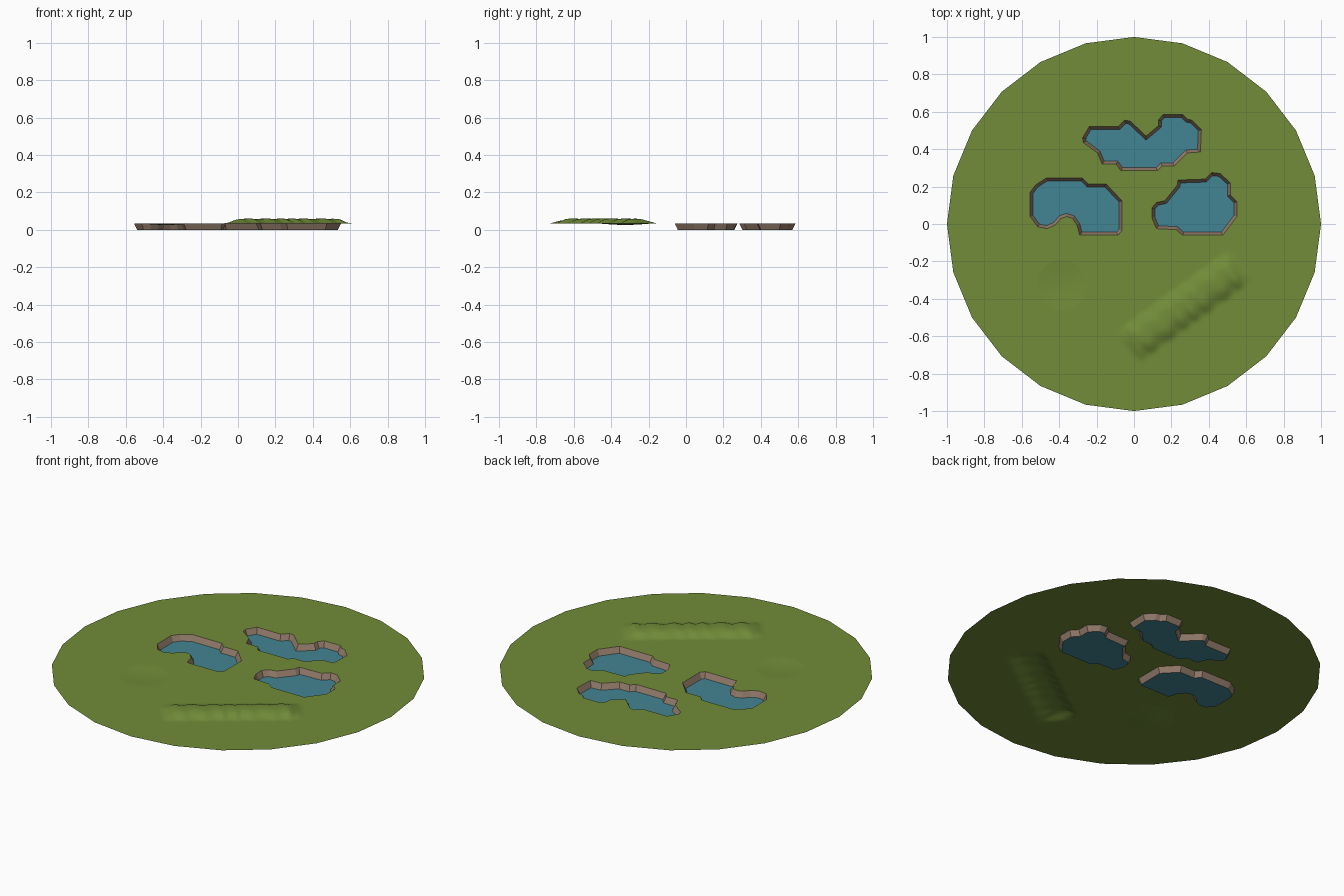
import bpy, bmesh, math
from mathutils import Vector

if "Cube" in bpy.data.objects:
    bpy.data.objects.remove(bpy.data.objects["Cube"])

GROUND_Z = 0.033
INSET = 0.016


def material(name, rgb):
    m = bpy.data.materials.new(name)
    m.diffuse_color = (*rgb, 1)
    m.use_nodes = True
    m.node_tree.nodes["Principled BSDF"].inputs["Base Color"].default_value = m.diffuse_color
    return m


GRASS = material("grass green", (0.165, 0.262, 0.040))
EARTH = material("bank brown", (0.300, 0.205, 0.150))
WATER = material("water blue", (0.055, 0.235, 0.290))


def finish(bm, name, mat, smooth=False):
    me = bpy.data.meshes.new(name)
    bm.normal_update()
    for f in bm.faces:
        f.smooth = smooth
    bm.to_mesh(me)
    bm.free()
    me.materials.append(mat)
    ob = bpy.data.objects.new(name, me)
    bpy.context.collection.objects.link(ob)
    return ob


def circle(cx, cy, r, n):
    return [Vector((cx + r * math.cos(i * math.tau / n), cy + r * math.sin(i * math.tau / n)))
            for i in range(n)]


def inset(pts, d):
    """Mitred inward offset of a clockwise outline."""
    out = []
    for i, p in enumerate(pts):
        a = (p - pts[i - 1]).normalized()
        b = (pts[(i + 1) % len(pts)] - p).normalized()
        na, nb = Vector((a.y, -a.x)), Vector((b.y, -b.x))
        m = (na + nb).normalized()
        out.append(p + m * d / max(m.dot(na), 0.7))
    return out


# Pond rims, clockwise, in hundredths
PONDS = {
    "north": [(-27.5, 46), (-24, 52), (-8.5, 52), (-5, 55.5), (-2, 55), (6.5, 47), (13, 52.5), (13, 55.5),
              (15.5, 58.5), (26, 58.5), (28.5, 56), (31, 55.5), (36, 50.5), (35.5, 38.5), (28.5, 38),
              (21.5, 31), (15, 31), (12.5, 28.5), (-7, 28.5), (-9.5, 32), (-17, 32), (-19.5, 38), (-27, 43.5)],
    "west": [(-55.5, 17), (-52.5, 21), (-47, 24.5), (-27.5, 24.5), (-24.5, 21.5), (-15, 21.5), (-6.5, 12.5),
             (-6.5, -3.5), (-8.5, -6), (-29, -6), (-30.5, -0.5), (-33, 3), (-36, 4), (-39, 3), (-42, -0.5),
             (-46.5, -2.5), (-51.5, -1.5), (-55.5, 4)],
    "east": [(9.5, 8.5), (12, 11.5), (16.5, 12.5), (23, 20.5), (23.5, 23.5), (38, 24), (41.5, 27.5),
             (46, 27), (51.5, 22), (51.5, 15.5), (55, 12), (55, 4), (47.5, -6), (26, -6), (22.5, -3),
             (12, -2.5), (9.5, 3.5)],
}
ponds = {k: [Vector(p) / 100 for p in v] for k, v in PONDS.items()}

# Ridge patch frame and dip position
RC, RL, RW = Vector((0.27, -0.445)), 0.39, 0.125
ang = math.radians(36)
U, V = Vector((math.cos(ang), math.sin(ang))), Vector((-math.sin(ang), math.cos(ang)))
ridge_edge = [RC + U * RL * s + V * RW * t for s, t in ((-1, -1), (1, -1), (1, 1), (-1, 1))]
DIP, DIP_R, DIP_N = Vector((-0.385, -0.325)), 0.135, 24

# Ground sheet with openings for ponds, ridge and dip
bm = bmesh.new()
for loop in [circle(0, 0, 1, 24), ridge_edge, circle(*DIP, DIP_R, DIP_N), *ponds.values()]:
    vs = [bm.verts.new((p.x, p.y, GROUND_Z)) for p in loop]
    for i, v in enumerate(vs):
        bm.edges.new((vs[i - 1], v))
bmesh.ops.triangle_fill(bm, use_beauty=True, edges=bm.edges[:], normal=(0, 0, 1))
for f in bm.faces:
    f.normal_update()
    if f.normal.z < 0:
        f.normal_flip()
finish(bm, "ground", GRASS)

# Sloping banks and water floor
for name, rim in ponds.items():
    low = inset(rim, INSET)
    n = len(rim)
    bm = bmesh.new()
    top = [bm.verts.new((p.x, p.y, GROUND_Z)) for p in rim]
    bot = [bm.verts.new((p.x, p.y, 0)) for p in low]
    for i in range(n):
        j = (i + 1) % n
        bm.faces.new((top[i], top[j], bot[j], bot[i]))
    finish(bm, name + "_pond_bank", EARTH)
    bm = bmesh.new()
    bm.faces.new([bm.verts.new((p.x, p.y, 0)) for p in reversed(low)])
    finish(bm, name + "_pond_water", WATER)


def ridge_height(s, t):
    """Long hill, with small spurs running down its south-east side."""
    wave = math.sin(s * 27 + 1.2 * math.sin(s * 7))
    t2 = t + 0.10 * wave * (1 - t * t)
    across = max(0.0, 1 - abs(t2 - 0.05) ** 1.6 / 0.85)
    across = across * across * (3 - 2 * across)
    ends = min(1.0, (1 - abs(s)) / 0.25)
    ends = ends * ends * (3 - 2 * ends)
    return 0.027 * across * ends * (0.95 + 0.05 * wave) * (1 - t ** 8)


# Ridge as a height grid
bm = bmesh.new()
NU, NV = 64, 20
grid = []
for i in range(NU + 1):
    row = []
    for j in range(NV + 1):
        s, t = 2 * i / NU - 1, 2 * j / NV - 1
        p = RC + U * RL * s + V * RW * t
        row.append(bm.verts.new((p.x, p.y, GROUND_Z + ridge_height(s, t))))
    grid.append(row)
for i in range(NU):
    for j in range(NV):
        bm.faces.new((grid[i][j], grid[i + 1][j], grid[i + 1][j + 1], grid[i][j + 1]))
finish(bm, "ridge", GRASS, True)

# Shallow dip as rings around a centre
bm = bmesh.new()
rings = []
for k in range(1, 7):
    r = k / 6
    z = GROUND_Z - 0.007 * (1 - r * r) ** 1.3
    rings.append([bm.verts.new((p.x, p.y, z)) for p in circle(*DIP, DIP_R * r, DIP_N)])
c = bm.verts.new((DIP.x, DIP.y, GROUND_Z - 0.007))
for i in range(DIP_N):
    j = (i + 1) % DIP_N
    bm.faces.new((c, rings[0][i], rings[0][j]))
    for a, b in zip(rings, rings[1:]):
        bm.faces.new((a[i], b[i], b[j], a[j]))
finish(bm, "dip", GRASS, True)
